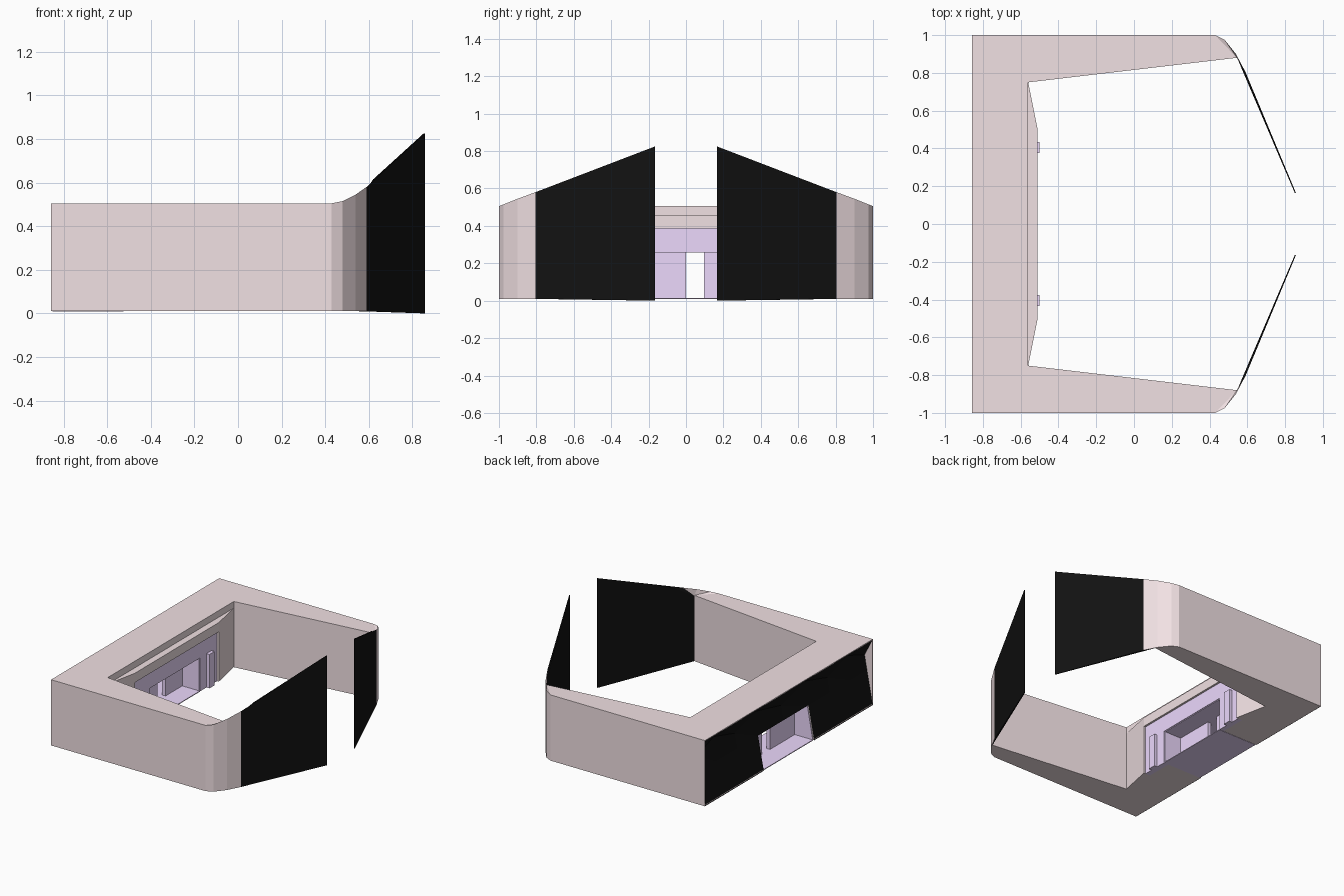
import bpy, bmesh

if "Cube" in bpy.data.objects:
    bpy.data.objects.remove(bpy.data.objects["Cube"])


def mat(name, col):
    m = bpy.data.materials.new(name)
    m.diffuse_color = (*col, 1)
    m.use_nodes = True
    m.node_tree.nodes["Principled BSDF"].inputs["Base Color"].default_value = m.diffuse_color
    return m


STONE = mat("stone", (0.88, 0.75, 0.77))
LILAC = mat("lilac", (0.84, 0.69, 0.98))
BLACK = mat("black", (0.006, 0.006, 0.006))


def make(name, verts, faces, m):
    bm = bmesh.new()
    vs = [bm.verts.new(v) for v in verts]
    for f in faces:
        bm.faces.new([vs[i] for i in f])
    bmesh.ops.recalc_face_normals(bm, faces=bm.faces)
    me = bpy.data.meshes.new(name)
    bm.to_mesh(me)
    bm.free()
    o = bpy.data.objects.new(name, me)
    bpy.context.collection.objects.link(o)
    if m:
        me.materials.append(m)
    return o


def prism(name, plan, bottom, top, m, fan=False):
    """Upright prism; bottom and top may be one height or one per corner."""
    n = len(plan)
    b = bottom if isinstance(bottom, list) else [bottom] * n
    t = top if isinstance(top, list) else [top] * n
    verts = [(x, y, z) for (x, y), z in zip(plan, b)]
    verts += [(x, y, z) for (x, y), z in zip(plan, t)]
    faces = [(i, (i + 1) % n, (i + 1) % n + n, i + n) for i in range(n)]
    faces.append(tuple(range(n)))
    if fan:
        faces += [(n, n + i, n + i + 1) for i in range(1, n - 1)]
    else:
        faces.append(tuple(range(n, 2 * n)))
    return make(name, verts, faces, m)


def box(name, x0, x1, y0, y1, z0, z1, m):
    return prism(name, [(x0, y0), (x1, y0), (x1, y1), (x0, y1)], z0, z1, m)


def extrude_y(name, profile, y0, y1, m):
    """Prism along y from an x-z profile."""
    n = len(profile)
    verts = [(x, y, z) for y in (y0, y1) for x, z in profile]
    faces = [(i, (i + 1) % n, (i + 1) % n + n, i + n) for i in range(n)]
    return make(name, verts, faces + [tuple(range(n)), tuple(range(n, 2 * n))], m)


def cut(obj, cutter):
    md = obj.modifiers.new("cut", 'BOOLEAN')
    md.operation = 'DIFFERENCE'
    md.solver = 'EXACT'
    md.object = cutter
    cutter.hide_render = True
    cutter.hide_set(True)


# C-shaped main block with a passage and a leaning rear recess under the roof edge
half = [(-0.56, 0.75), (0.545, 0.88), (0.43, 1.0), (-0.857, 1.0)]
body = prism("main_block", half + [(x, -y) for x, y in reversed(half)], 0.01, 0.505, STONE)
P0, P1, PH = -0.30, 0.30, 0.262
cut(body, box("passage_cutter", -1, -0.4, P0, P1, -0.1, PH, None))
cut(body, extrude_y("rear_cutter", [(-1, 0.02), (-0.85, 0.02), (-0.785, 0.36), (-0.785, 0.45),
                                    (-0.848, 0.499), (-1, 0.499)], -0.996, 0.996, None))

for s, side in ((1, "left"), (-1, "right")):
    # rounded wing end rising towards the gate
    arc = [(0.545, 0.88), (0.43, 1.0), (0.48, 0.975), (0.54, 0.9), (0.59, 0.805)]
    prism("wing_end_" + side, [(x, s * y) for x, y in arc], 0.01,
          [0.505, 0.505, 0.515, 0.545, 0.58], STONE, fan=True)
    # thin black gate panel
    gate = [(0.547, 0.877), (0.59, 0.805), (0.857, 0.165), (0.851, 0.165), (0.62, 0.705)]
    prism("gate_panel_" + side, [(x, s * y) for x, y in gate],
          [0.01, 0.01, 0, 0, 0.008], [0.505, 0.58, 0.825, 0.825, 0.615], BLACK, fan=True)
    # angled cheek beside the inner front
    prism("cheek_" + side, [(-0.565, s * 0.5), (-0.51, s * 0.5), (-0.56, s * 0.75)],
          0.01, 0.386, STONE)
    # small pillar
    box("pillar_" + side, -0.53, -0.50, s * 0.405 - 0.03, s * 0.405 + 0.03, 0.01, 0.265, LILAC)

# flat ledge band over the inner front
prism("ledge_band", [(-0.56, -0.75), (-0.51, -0.5), (-0.51, 0.5), (-0.56, 0.75)],
      0.385, 0.455, STONE)

# lilac inner front around the opening
box("front_wall_right", -0.565, -0.525, -0.5, P0, 0.01, 0.386, LILAC)
box("front_wall_left", -0.565, -0.525, P1, 0.5, 0.01, 0.386, LILAC)
box("front_lintel", -0.565, -0.525, P0, P1, PH, 0.386, LILAC)

# passage lining and staggered screens
box("passage_floor", -0.85, -0.525, P0, P1, 0.008, 0.014, LILAC)
box("passage_ceiling", -0.80, -0.53, P0, P1, PH - 0.005, PH + 0.001, LILAC)
for y, side in ((P0, "right"), (P1, "left")):
    a, b = sorted((y, y * 0.98))
    extrude_y("passage_side_" + side, [(-0.85, 0.01), (-0.53, 0.01), (-0.53, PH), (-0.805, PH)],
              a, b, LILAC)
box("screen_right", -0.70, -0.67, P0, 0.0, 0.01, PH, LILAC)
box("screen_left", -0.70, -0.67, 0.095, P1, 0.01, PH, LILAC)

# faceted black rear wall leaning inwards, with a zigzag crest, open at the passage
ys = [-0.999, -0.8, -0.55, P0, 0.0, P1, 0.55, 0.8, 0.999]
verts = []
for i, y in enumerate(ys):
    odd = i % 2
    verts += [(-0.858, y, 0.01), (-0.81, y, PH),
              (-0.79, y, 0.44 if odd else 0.37), (-0.856, y, 0.5)]
faces = []
for i in range(len(ys) - 1):
    for r in range(3):
        if r == 0 and P0 <= ys[i] < P1:
            continue
        a = 4 * i + r
        if r:
            faces += [(a, a + 4, a + 5), (a, a + 5, a + 1)]
        else:
            faces.append((a, a + 4, a + 5, a + 1))
make("rear_wall", verts, faces, BLACK)
